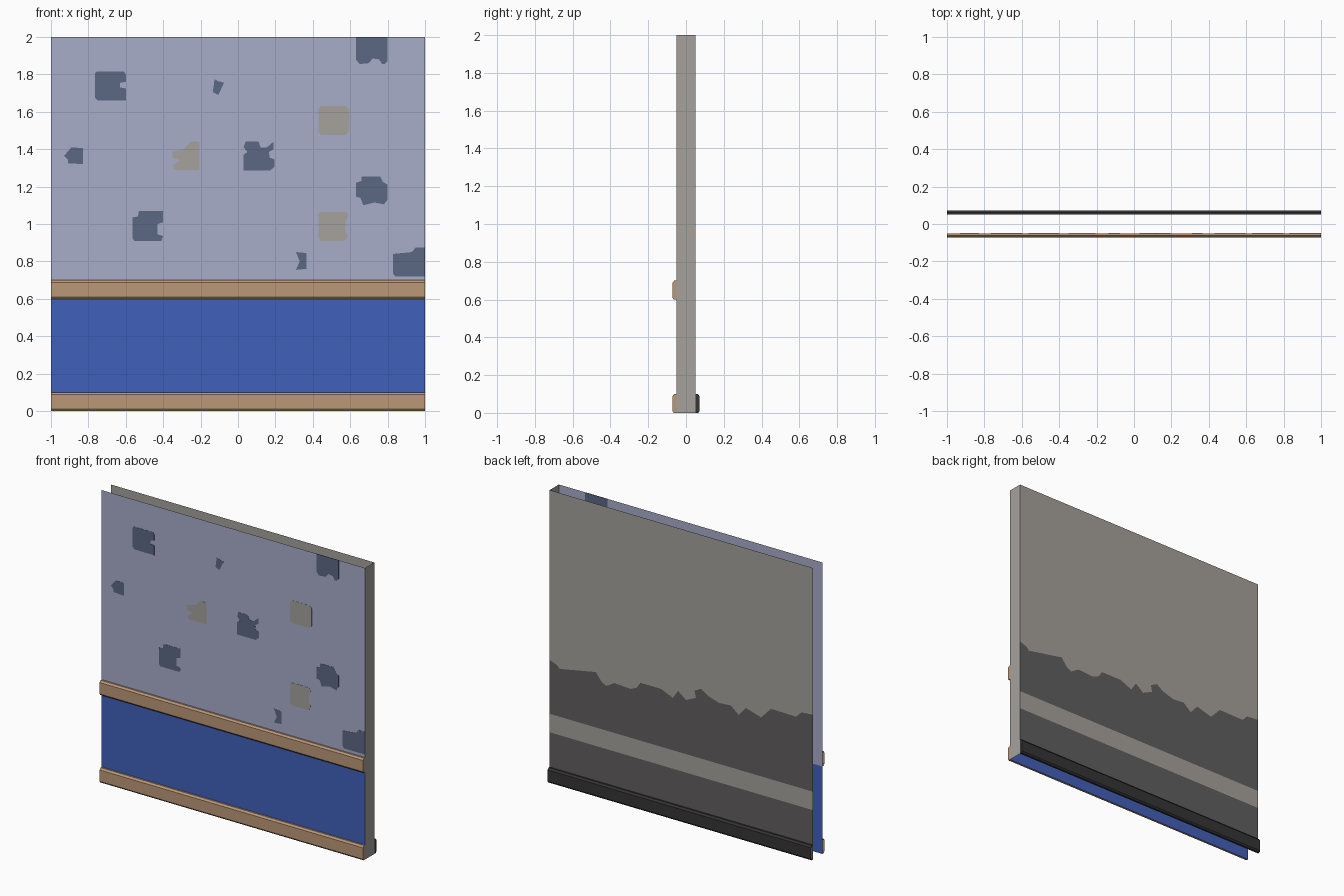
import bpy, bmesh

if "Cube" in bpy.data.objects:
    bpy.data.objects.remove(bpy.data.objects["Cube"])


def srgb(r, g, b):
    lin = [(c / 255 / 12.92) if c < 10 else ((c / 255 + 0.055) / 1.055) ** 2.4 for c in (r, g, b)]
    return (*lin, 1.0)


def material(name, rgb):
    m = bpy.data.materials.new(name)
    m.diffuse_color = srgb(*rgb)
    m.use_nodes = True
    m.node_tree.nodes["Principled BSDF"].inputs["Base Color"].default_value = m.diffuse_color
    return m


LAVENDER = material("lavender wallpaper", (169, 173, 202))
SLATE = material("slate patch", (91, 104, 132))
GREY = material("plaster grey", (166, 162, 156))
BLUE = material("wainscot blue", (64, 96, 186))
TAN = material("trim tan", (187, 152, 120))
GRIME = material("grime grey", (97, 95, 95))
BLACK = material("base black", (54, 53, 54))

FRONT, BACK = -0.05, 0.05


def finish(name, bm, *mats):
    me = bpy.data.meshes.new(name)
    bm.to_mesh(me)
    bm.free()
    for m in mats:
        me.materials.append(m)
    ob = bpy.data.objects.new(name, me)
    bpy.context.collection.objects.link(ob)
    return ob


def add_face(bm, pts, out, mat=0):
    """Flat face with its normal turned toward the outward direction."""
    f = bm.faces.new([bm.verts.new(p) for p in pts])
    f.normal_update()
    if f.normal.dot(out) < 0:
        f.normal_flip()
    f.material_index = mat


def rect(z0, z1, y):
    return [(-1, y, z0), (1, y, z0), (1, y, z1), (-1, y, z1)]


def patch(name, mat, *outline):
    """Thin plate through the front sheet, seen from both sides."""
    bm = bmesh.new()
    t = 0.0012
    a = [bm.verts.new((x, FRONT - t, z)) for x, z in outline]
    b = [bm.verts.new((x, FRONT + t, z)) for x, z in outline]
    bm.faces.new(a)
    bm.faces.new(b[::-1])
    n = len(a)
    for i in range(n):
        bm.faces.new((a[i], b[i], b[(i + 1) % n], a[(i + 1) % n]))
    bmesh.ops.recalc_face_normals(bm, faces=bm.faces)
    finish(name, bm, mat)


def moulding(name, mat, z, side):
    """Bevelled strip along the wall, open toward the wall."""
    prof = [(0.05, 0), (0.065, 0), (0.072, 0.01), (0.072, 0.088), (0.062, 0.1), (0.05, 0.1)]
    bm = bmesh.new()
    left = [bm.verts.new((-1, side * y, z + h)) for y, h in prof]
    right = [bm.verts.new((1, side * y, z + h)) for y, h in prof]
    for i in range(len(prof) - 1):
        bm.faces.new((left[i], right[i], right[i + 1], left[i + 1]))
    bm.faces.new(right[::-1])
    bmesh.ops.recalc_face_normals(bm, faces=bm.faces)
    # make sure the strip faces away from the wall
    bm.faces.ensure_lookup_table()
    if bm.faces[2].normal.y * side < 0:
        bmesh.ops.reverse_faces(bm, faces=bm.faces)
    finish(name, bm, mat)


# Front sheet: wallpaper above, wainscot below
bm = bmesh.new()
add_face(bm, rect(0.6, 2, FRONT), (0, -1, 0), 0)
add_face(bm, rect(0, 0.6, FRONT), (0, -1, 0), 1)
finish("front_sheet", bm, LAVENDER, BLUE)

# Right end sheet (the top, bottom and left end stay open)
bm = bmesh.new()
add_face(bm, [(1, FRONT, 0), (1, BACK, 0), (1, BACK, 2), (1, FRONT, 2)], (1, 0, 0))
finish("right_end", bm, GREY)

# Back sheet: plain plaster over a ragged grime edge with a clean stripe
ragged = [(1, .834), (.945, .815), (.925, .793), (.65, .845), (.605, .789), (.57, .77),
          (.51, .807), (.385, .80), (.34, .82), (.31, .862), (.155, .862), (.065, .824),
          (.025, .883), (-.035, .836), (-.11, .871), (-.10, .917), (-.15, .944),
          (-.20, .91), (-.285, .883), (-.375, .89), (-.435, .841), (-.49, .903),
          (-.605, .869), (-.68, .948), (-.87, .945), (-.91, .985), (-1, .993)]
edge = [(x, BACK, z) for x, z in ragged]
bm = bmesh.new()
add_face(bm, edge + [(-1, BACK, 2), (1, BACK, 2)], (0, 1, 0), 0)
add_face(bm, edge + [(-1, BACK, .465), (1, BACK, .465)], (0, 1, 0), 1)
add_face(bm, rect(.338, .465, BACK), (0, 1, 0), 0)
add_face(bm, rect(0, .338, BACK), (0, 1, 0), 1)
finish("back_sheet", bm, GREY, GRIME)

# Trim strips
moulding("front_baseboard", TAN, 0, -1)
moulding("chair_rail", TAN, 0.6, -1)
moulding("back_baseboard", BLACK, 0, 1)

# Torn dark patches
patch("patch_upper_left", SLATE, (-.755, 1.815), (-.61, 1.815), (-.6, 1.80), (-.6, 1.76),
      (-.63, 1.755), (-.63, 1.73), (-.6, 1.725), (-.6, 1.66), (-.75, 1.66), (-.765, 1.675), (-.765, 1.805))
patch("patch_small_top", SLATE, (-.125, 1.775), (-.11, 1.765), (-.075, 1.755), (-.105, 1.69), (-.135, 1.705))
patch("patch_top_right", SLATE, (.63, 2), (.80, 2), (.80, 1.87), (.785, 1.855), (.77, 1.855),
      (.755, 1.88), (.72, 1.885), (.70, 1.86), (.65, 1.855), (.63, 1.88))
patch("patch_far_left", SLATE, (-.93, 1.365), (-.89, 1.41), (-.83, 1.405), (-.83, 1.32),
      (-.91, 1.325), (-.91, 1.345))
patch("patch_lower_left", SLATE, (-.53, 1.07), (-.40, 1.07), (-.40, 1.01), (-.43, 1.0),
      (-.43, .945), (-.40, .935), (-.41, .91), (-.555, .91), (-.565, .925), (-.565, 1.035), (-.535, 1.04))
patch("patch_centre", SLATE, (.04, 1.44), (.11, 1.44), (.12, 1.41), (.155, 1.41), (.19, 1.44),
      (.19, 1.4), (.165, 1.385), (.17, 1.355), (.195, 1.345), (.195, 1.305), (.17, 1.285),
      (.03, 1.285), (.03, 1.37), (.05, 1.385), (.03, 1.41))
patch("patch_mid_right", SLATE, (.66, 1.255), (.76, 1.255), (.775, 1.225), (.80, 1.21), (.80, 1.13),
      (.78, 1.105), (.73, 1.115), (.67, 1.10), (.655, 1.14), (.63, 1.145), (.63, 1.22), (.66, 1.23))
patch("patch_small_low", SLATE, (.31, .85), (.365, .845), (.365, .76), (.31, .755), (.33, .80))
patch("patch_low_right", SLATE, (.83, .84), (.93, .85), (.95, .875), (1, .875), (1, .72), (.84, .72), (.83, .735))

# Bare plaster patches
patch("bare_left", GREY, (-.25, 1.44), (-.205, 1.44), (-.205, 1.29), (-.335, 1.29), (-.35, 1.31),
      (-.31, 1.34), (-.35, 1.355), (-.35, 1.385), (-.29, 1.40))
patch("bare_upper", GREY, (.445, 1.63), (.58, 1.63), (.595, 1.615), (.595, 1.495), (.575, 1.475),
      (.445, 1.475), (.43, 1.49), (.43, 1.615))
patch("bare_lower", GREY, (.44, 1.065), (.575, 1.065), (.59, 1.05), (.575, 1.015), (.575, .955),
      (.59, .935), (.57, .91), (.445, .91), (.43, .925), (.43, 1.055))
